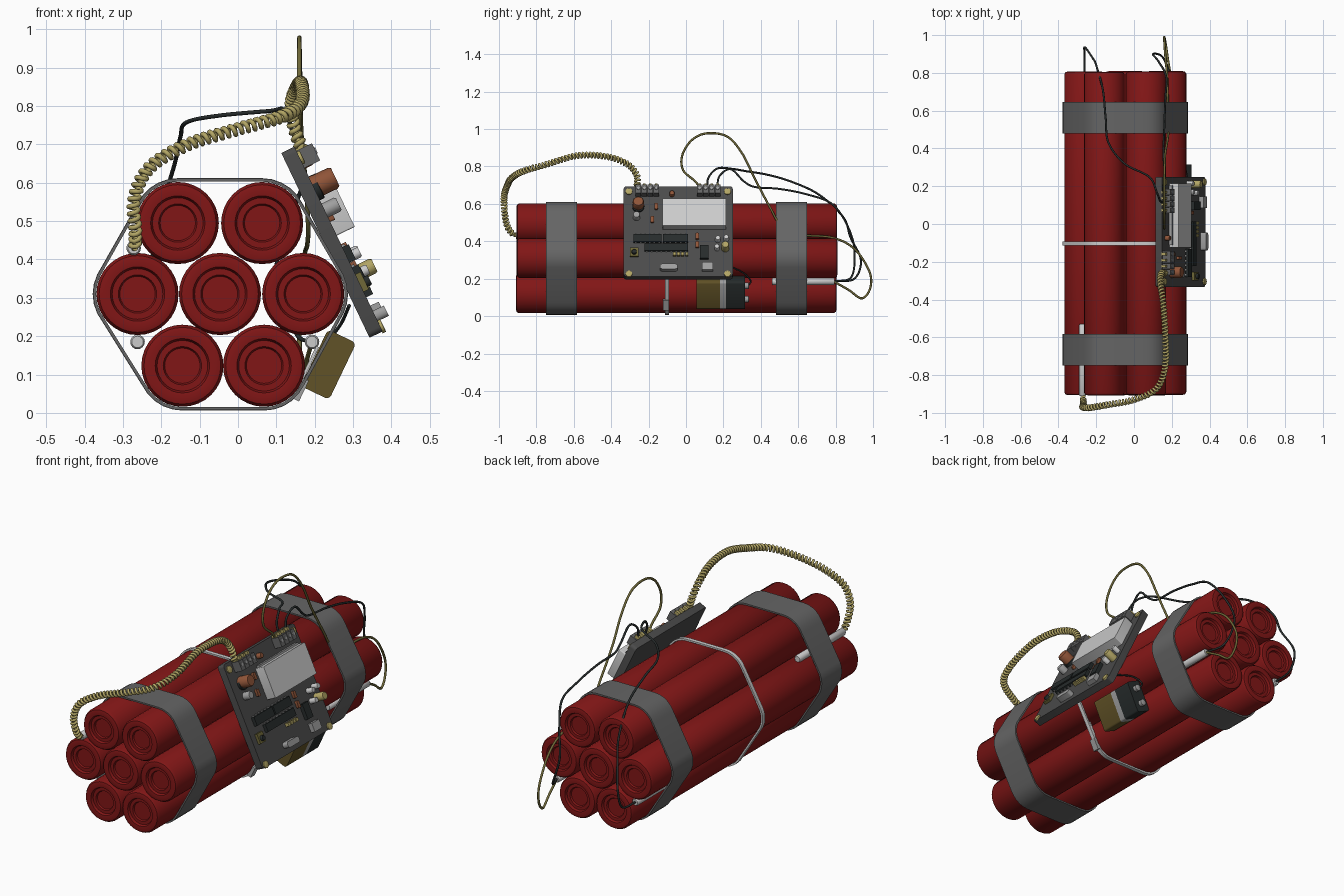
import bpy, bmesh, math, random
from mathutils import Vector, Matrix
from mathutils.geometry import convex_hull_2d

if "Cube" in bpy.data.objects:
    bpy.data.objects.remove(bpy.data.objects["Cube"])
random.seed(3)

def mat(name, *c):
    m = bpy.data.materials.new(name)
    m.diffuse_color = (*c, 1)
    m.use_nodes = True
    m.node_tree.nodes["Principled BSDF"].inputs["Base Color"].default_value = m.diffuse_color
    return m

RED = mat("red_paper", 0.22, 0.008, 0.008)
TAPE = mat("grey_tape", 0.13, 0.13, 0.13)
DARK = mat("dark_board", 0.07, 0.07, 0.07)
BLACK = mat("black_plastic", 0.02, 0.025, 0.025)
STEEL = mat("steel", 0.35, 0.35, 0.35)
PALE = mat("pale_plastic", 0.55, 0.55, 0.55)
YELLOW = mat("yellow_wire", 0.45, 0.38, 0.13)
OLIVE = mat("olive_wire", 0.16, 0.14, 0.04)
COPPER = mat("copper", 0.28, 0.09, 0.04)
BROWN = mat("brown_case", 0.12, 0.085, 0.02)

def finish(name, bm, m, M=None):
    bmesh.ops.recalc_face_normals(bm, faces=bm.faces)
    if M:
        bm.transform(M)
    me = bpy.data.meshes.new(name)
    bm.to_mesh(me)
    bm.free()
    o = bpy.data.objects.new(name, me)
    bpy.context.collection.objects.link(o)
    me.materials.append(m)
    bpy.ops.object.select_all(action='DESELECT')
    o.select_set(True)
    bpy.context.view_layer.objects.active = o
    bpy.ops.object.shade_smooth_by_angle(angle=math.radians(35))
    return o

def box(name, lo, hi, m, M=None, bevel=0.0, axis=None):
    bm = bmesh.new()
    bmesh.ops.create_cube(bm, size=1)
    lo, hi = Vector(lo), Vector(hi)
    bm.transform(Matrix.Translation((lo + hi) / 2) @ Matrix.Diagonal((*(hi - lo), 1)))
    if bevel:
        es = [e for e in bm.edges if axis is None or
              abs((e.verts[0].co - e.verts[1].co).normalized()[axis]) > 0.9]
        bmesh.ops.bevel(bm, geom=es, offset=bevel, segments=3, profile=0.5, affect='EDGES')
    return finish(name, bm, m, M)

def lathe(name, prof, m, M, n=16):
    """Revolve (radius, height) points about local z."""
    bm = bmesh.new()
    rings = [[bm.verts.new((r * math.cos(2*math.pi*i/n), r * math.sin(2*math.pi*i/n), h))
              for i in range(n)] for r, h in prof]
    for a, b in zip(rings, rings[1:]):
        for i in range(n):
            bm.faces.new((a[i], a[(i+1) % n], b[(i+1) % n], b[i]))
    bm.faces.new(rings[0])
    bm.faces.new(rings[-1])
    return finish(name, bm, m, M)

def smooth_path(pts, n=12):
    """Catmull-Rom through the points."""
    p = [Vector(q) for q in pts]
    p = [2*p[0] - p[1]] + p + [2*p[-1] - p[-2]]
    out = []
    for a, b, c, d in zip(p, p[1:], p[2:], p[3:]):
        for k in range(n):
            t = k / n
            out.append(0.5*(2*b + (c-a)*t + (2*a-5*b+4*c-d)*t*t + (3*b-a-3*c+d)*t**3))
    return out + [p[-2]]

def tube(name, pts, r, m, res=2):
    cu = bpy.data.curves.new(name, 'CURVE')
    cu.dimensions = '3D'
    cu.bevel_depth, cu.bevel_resolution, cu.use_fill_caps = r, res, True
    s = cu.splines.new('POLY')
    s.points.add(len(pts) - 1)
    for q, v in zip(s.points, pts):
        q.co = (*v, 1)
    s.use_smooth = True
    o = bpy.data.objects.new(name, cu)
    bpy.context.collection.objects.link(o)
    cu.materials.append(m)
    bpy.ops.object.select_all(action='DESELECT')
    o.select_set(True)
    bpy.context.view_layer.objects.active = o
    bpy.ops.object.convert(target='MESH')

ALONG_Y = Matrix.Rotation(-math.pi/2, 4, 'X')   # local z -> +y

# Seven paper tubes with recessed ends
R = 0.107
centres = [(-0.157, 0.495), (0.063, 0.495), (-0.262, 0.31), (-0.047, 0.31),
           (0.17, 0.31), (-0.145, 0.123), (0.068, 0.123)]
end = [(0.046, 0.022), (0.05, 0.014), (0.066, 0.014), (0.071, 0.002), (0.088, 0), (0.1, 0.003), (R, 0.014)]
for i, (x, z) in enumerate(centres):
    d = random.uniform(-0.004, 0.004)
    prof = [(r, -0.905 + h) for r, h in end] + [(r, 0.808 - h) for r, h in reversed(end)]
    lathe(f"stick_{i+1}", prof, RED, Matrix.Translation((x, d, z)) @ ALONG_Y, 32)

# Bands wrapped round the bundle
def band(name, y0, y1, thick, m):
    n = 28
    samples = [(c, 2*math.pi*k/n) for c in centres for k in range(n)]
    at = lambda s, r: Vector((s[0][0] + r*math.cos(s[1]), s[0][1] + r*math.sin(s[1])))
    hull = convex_hull_2d([at(s, R + thick) for s in samples])
    bm = bmesh.new()
    loops = []
    for r, y in ((R + thick, y0), (R + thick, y1), (R + 0.001, y1), (R + 0.001, y0)):
        loops.append([bm.verts.new((p.x, y, p.y)) for p in (at(samples[k], r) for k in hull)])
    for j in range(4):
        a, b = loops[j], loops[(j+1) % 4]
        for i in range(len(hull)):
            k = (i+1) % len(hull)
            bm.faces.new((a[i], a[k], b[k], b[i]))
    finish(name, bm, m)

band("front_tape", -0.748, -0.582, 0.009, TAPE)
band("rear_tape", 0.48, 0.647, 0.009, TAPE)
band("cable_tie", -0.113, -0.092, 0.01, PALE)

# Tilted circuit board: local x = outward, y = along, z = up the slope
c, s = 0.902, 0.431
BM = Matrix(((c, 0, -s, 0.245), (0, 1, 0, 0), (s, 0, c, 0.445), (0, 0, 0, 1)))
T = 0.019
box("circuit_board", (-T, -0.333, -0.267), (T, 0.25, 0.267), DARK, BM, 0.015, 0)

def on_board(name, y0, y1, z0, z1, h, m, bevel=0):
    """Box on the board; z as seen from the right side."""
    f = lambda z: (z - 0.445 - s*(T + h)) / c
    return box(name, (T - 0.002, y0, f(z0)), (T + h, y1, f(z1)), m, BM, bevel, 0)

def stud(name, y, z, r, h, m, n=14):
    v = (z - 0.445 - s*(T + h)) / c
    M = BM @ Matrix.Translation((T, y, v)) @ Matrix.Rotation(math.pi/2, 4, 'Y')
    lathe(name, [(r, -0.002), (r, h*0.88), (r*0.85, h)], m, M, n)

on_board("display", -0.125, 0.215, 0.485, 0.63, 0.052, PALE, 0.004)
on_board("display_base", -0.11, 0.205, 0.475, 0.625, 0.02, STEEL)
for k, (a, b, z0, z1) in enumerate([(-0.28, -0.132, 0.4, 0.44), (-0.124, 0.012, 0.4, 0.44),
                                    (-0.222, 0.012, 0.352, 0.387)]):
    on_board(f"chip_{k+1}", a, b, z0, z1, 0.018, BLACK)
    num = int((b - a) / 0.024)
    for j in range(num):
        y = a + (j + 0.5) * (b - a) / num
        on_board(f"chip_{k+1}_pins_{j+1}", y - 0.004, y + 0.004, z0 - 0.006, z1 + 0.001, 0.008, STEEL)
# Top terminal blocks
for k, y in enumerate((-0.27, 0.058)):
    for j in range(4):
        a = y + j*0.032
        on_board(f"terminal_{k+1}_{j+1}", a, a + 0.03, 0.658, 0.703, 0.045, TAPE)
        stud(f"terminal_screw_{k+1}_{j+1}", a + 0.015, 0.685, 0.01, 0.048, STEEL, 8)
        box(f"terminal_pin_{k+1}_{j+1}", (T, a + 0.008, 0.255), (T + 0.025, a + 0.022, 0.272), YELLOW, BM)
# Small components
stud("copper_coil", -0.255, 0.615, 0.03, 0.062, COPPER, 20)
stud("copper_coil_base", -0.255, 0.59, 0.032, 0.015, BLACK, 20)
stud("grey_capacitor", -0.265, 0.545, 0.02, 0.04, STEEL)
stud("yellow_capacitor", 0.21, 0.385, 0.021, 0.055, YELLOW)
for k, (y, z) in enumerate([(0.17, 0.42), (0.215, 0.425), (0.165, 0.375)]):
    stud(f"small_capacitor_{k+1}", y, z, 0.014, 0.036, PALE)
on_board("button_base", -0.3, -0.255, 0.322, 0.368, 0.015, OLIVE)
stud("button", -0.277, 0.347, 0.014, 0.028, BLACK)
on_board("crystal", -0.14, -0.045, 0.253, 0.28, 0.032, STEEL, 0.012)
on_board("regulator", 0.085, 0.145, 0.25, 0.29, 0.024, STEEL)
on_board("relay", 0.075, 0.12, 0.31, 0.38, 0.02, BLACK)
for k, (y, z) in enumerate([(-0.18, 0.52), (0.06, 0.43), (-0.16, 0.59), (0.06, 0.385)]):
    on_board(f"resistor_{k+1}", y - 0.009, y + 0.009, z - 0.016, z + 0.016, 0.014, COPPER, 0.005)
stud("top_light", -0.075, 0.66, 0.014, 0.025, COPPER)
for k in range(4):
    on_board(f"header_{k+1}", -0.07 + k*0.022, -0.054 + k*0.022, 0.328, 0.343, 0.02, YELLOW)
for k, (y, z) in enumerate([(-0.305, 0.228), (0.222, 0.228), (0.222, 0.668), (-0.305, 0.668)]):
    stud(f"board_screw_{k+1}", y, z, 0.018, 0.008, YELLOW, 12)

# Block battery on the lower right flank
KM = Matrix(((0.902, 0, 0.431, 0.236), (0, 1, 0, 0), (-0.431, 0, 0.902, 0.126), (0, 0, 0, 1)))
for name, a, b, m in (("battery_body", 0.055, 0.182, BROWN), ("battery_stripe", 0.182, 0.215, STEEL),
                      ("battery_top", 0.215, 0.315, BLACK)):
    box(name, (-0.041, a, -0.082), (0.041, b, 0.082), m, KM, 0.012, 1)
for k, z in enumerate((-0.04, 0.04)):
    lathe(f"battery_terminal_{k+1}", [(0.017, 0), (0.017, 0.02), (0.012, 0.022)], STEEL,
          KM @ Matrix.Translation((0, 0.314, z)) @ ALONG_Y, 12)
box("cable_tie_head", (-0.058, -0.124, -0.12), (-0.028, -0.09, -0.06), STEEL, KM)
box("cable_tie_tail", (-0.05, -0.111, -0.06), (-0.042, -0.095, 0.03), PALE, KM)

# Metal caps tucked between the sticks
for name, x, y0, y1, z in (("left_rear_cap", -0.262, 0.46, 0.795, 0.185),
                           ("right_rear_cap", 0.193, 0.46, 0.795, 0.185),
                           ("front_cap", -0.272, -0.91, -0.53, 0.43)):
    lathe(name, [(0.015, y0), (0.019, y0 + 0.006), (0.019, y1 - 0.006), (0.015, y1)], PALE,
          Matrix.Translation((x, 0, z)) @ ALONG_Y, 16)

# Coiled lead: helix swept along a smooth path
path = smooth_path([(0.165, -0.262, 0.69), (0.145, -0.262, 0.75), (0.14, -0.31, 0.81), (0.155, -0.42, 0.852),
    (0.165, -0.58, 0.858), (0.165, -0.75, 0.81), (0.12, -0.87, 0.775), (0, -0.93, 0.74), (-0.13, -0.955, 0.7),
    (-0.23, -0.972, 0.64), (-0.27, -0.97, 0.56), (-0.268, -0.955, 0.48), (-0.268, -0.92, 0.43)], 24)
helix, ang, nrm = [], 0.0, Vector((1, 0, 0))
for a, b in zip(path, path[1:]):
    t = (b - a).normalized()
    nrm = (nrm - t * nrm.dot(t)).normalized()
    side = t.cross(nrm)
    step = (b - a).length * 2*math.pi / 0.0185
    k = max(1, round(step / 0.6))
    for j in range(k):
        w = ang + step*j/k
        helix.append(a.lerp(b, j/k) + 0.0125*(nrm*math.cos(w) + side*math.sin(w)))
    ang += step
tube("coiled_lead", helix, 0.0065, YELLOW)
tube("front_cap_lead", [path[-1], Vector((-0.272, -0.905, 0.43))], 0.008, YELLOW)

# Loose wires to the rear caps
tube("olive_wire", smooth_path([(0.165, 0.075, 0.68), (0.162, 0.05, 0.72), (0.16, -0.015, 0.78), (0.16, -0.02, 0.86),
    (0.16, 0.03, 0.94), (0.16, 0.11, 0.977), (0.16, 0.22, 0.96), (0.162, 0.3, 0.87), (0.165, 0.37, 0.73),
    (0.178, 0.45, 0.58), (0.183, 0.51, 0.48), (0.18, 0.6, 0.435), (0.175, 0.78, 0.42), (0.165, 0.9, 0.36),
    (0.16, 0.98, 0.24), (0.162, 0.985, 0.15), (0.17, 0.94, 0.095), (0.18, 0.87, 0.14), (0.193, 0.79, 0.185)]),
    0.006, OLIVE)
tube("left_black_wire", smooth_path([(0.16, 0.115, 0.68), (0.14, 0.12, 0.74), (0.12, 0.17, 0.79), (0.08, 0.25, 0.787),
    (-0.05, 0.32, 0.775), (-0.135, 0.43, 0.757), (-0.15, 0.56, 0.72), (-0.165, 0.71, 0.65), (-0.2, 0.84, 0.53),
    (-0.22, 0.88, 0.42), (-0.26, 0.935, 0.3), (-0.262, 0.9, 0.2), (-0.262, 0.79, 0.185)]), 0.0055, BLACK)
tube("right_black_wire", smooth_path([(0.16, 0.165, 0.68), (0.155, 0.18, 0.75), (0.16, 0.24, 0.785), (0.16, 0.31, 0.72),
    (0.155, 0.37, 0.69), (0.16, 0.5, 0.68), (0.165, 0.65, 0.65), (0.17, 0.78, 0.6), (0.13, 0.86, 0.49),
    (0.1, 0.9, 0.36), (0.15, 0.885, 0.21), (0.193, 0.79, 0.185)]), 0.0055, BLACK)
tube("battery_wire", smooth_path([(0.24, 0.33, 0.16), (0.24, 0.345, 0.19), (0.27, 0.3, 0.235), (0.29, 0.2, 0.28)]),
     0.0045, BLACK)
